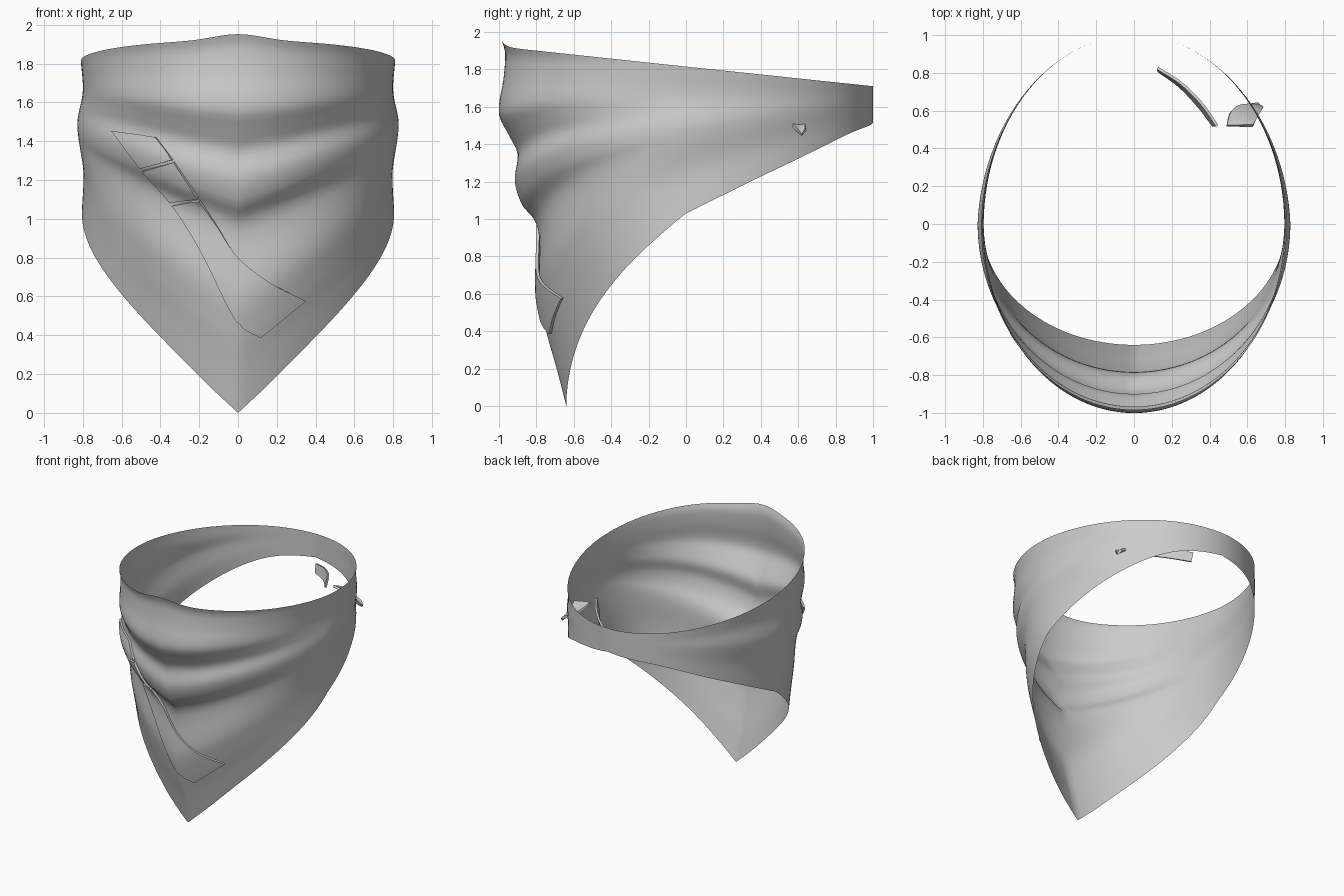
import bpy, bmesh, math
from mathutils import Vector
from mathutils.bvhtree import BVHTree

if "Cube" in bpy.data.objects:
    bpy.data.objects.remove(bpy.data.objects["Cube"])


def interp(keys, t):
    """Smooth curve through (key, value) pairs; values are numbers or Vectors."""
    n = len(keys)

    def slope(i):
        a, b = max(i - 1, 0), min(i + 1, n - 1)
        return (keys[b][1] - keys[a][1]) / (keys[b][0] - keys[a][0])

    i = 0
    while i < n - 2 and t > keys[i + 1][0]:
        i += 1
    (t0, p0), (t1, p1) = keys[i], keys[i + 1]
    h = t1 - t0
    u = (t - t0) / h
    return (p0 * (2*u**3 - 3*u**2 + 1) + slope(i) * (h * (u**3 - 2*u**2 + u))
            + p1 * (3*u**2 - 2*u**3) + slope(i + 1) * (h * (u**3 - u**2)))


def grid_object(name, rows, closed=False, thickness=0):
    """Skin a list of point rows with quads."""
    bm = bmesh.new()
    vs = [[bm.verts.new(p) for p in row] for row in rows]
    n = len(vs)
    for i in range(n if closed else n - 1):
        a, b = vs[i], vs[(i + 1) % n]
        for j in range(len(a) - 1):
            bm.faces.new((a[j], a[j + 1], b[j + 1], b[j]))
    mesh = bpy.data.meshes.new(name)
    bm.to_mesh(mesh)
    bm.free()
    ob = bpy.data.objects.new(name, mesh)
    bpy.context.collection.objects.link(ob)
    if thickness:
        mod = ob.modifiers.new("thickness", 'SOLIDIFY')
        mod.thickness, mod.offset = thickness, 0
    bpy.ops.object.select_all(action='DESELECT')
    ob.select_set(True)
    bpy.context.view_layer.objects.active = ob
    if thickness:
        bpy.ops.object.modifier_apply(modifier="thickness")
    bpy.ops.object.shade_smooth_by_angle(angle=math.radians(40))
    return ob


# Folded cloth: depth profile at the front, width profile at the sides, lower hem
FRONT = [(0, .985), (.03, .967), (.1, .975), (.2, 1.0), (.26, .945), (.31, .9),
         (.385, .915), (.45, .875), (.49, .81), (.54, .785), (.7, .785),
         (.8, .745), (.9, .69), (1, .64)]
SIDE = [(0, .81), (.2, .80), (.42, .828), (.72, .797), (1, .805)]
HEM = [(0, 0), (10, .13), (20, .265), (30, .395), (45, .575), (60, .74), (75, .89),
       (90, 1.03), (120, 1.275), (150, 1.454), (180, 1.52)]


def cloth_point(deg, v):
    t = math.radians(deg)
    c = math.cos(t)
    ry = interp(FRONT, v) if c > 0 else 1.0
    back = max(0, -c)
    rx = interp(SIDE, v) * (1 - back) + .79 * back
    x, y = rx * math.sin(t), -ry * c
    top = 1.815 + .105 * c + .032 * math.exp(-(math.sin(t) * .8 / .17) ** 2) * (c > 0)
    low = interp(HEM, abs(deg))
    return Vector((x, y, top + (low - top) * v))


NU, NV = 120, 64
cloth_rows = [[cloth_point(-180 + 360 * i / NU, j / NV) for j in range(NV + 1)]
              for i in range(NU)]
cloth = grid_object("cloth", cloth_rows, closed=True)

# Sewn strip across the front, in three pieces laid on the cloth
tree = BVHTree.FromPolygons([v.co for v in cloth.data.vertices],
                            [p.vertices[:] for p in cloth.data.polygons])
LEFT = [(s, Vector((x, z))) for s, x, z in (
    (0, -.64, 1.45), (.2, -.49, 1.26), (.4, -.34, 1.08), (.6, -.19, .83),
    (.8, -.01, .48), (1, .11, .39))]
RIGHT = [(s, Vector((x, z))) for s, x, z in (
    (0, -.42, 1.42), (.2, -.33, 1.30), (.4, -.20, 1.11), (.6, -.11, .97),
    (.8, 0, .80), (.9, .14, .685), (1, .34, .58))]


def on_cloth(p):
    hit, normal, _, _ = tree.ray_cast(Vector((p.x, -2, p.y)), Vector((0, 1, 0)))
    return hit + normal * .012


for k, (s0, s1, n) in enumerate(((0, .195, 12), (.21, .395, 12), (.41, 1, 36))):
    rows = []
    for i in range(n + 1):
        s = s0 + (s1 - s0) * i / n
        a, b = interp(LEFT, s), interp(RIGHT, s)
        rows.append([on_cloth(a.lerp(b, j / 12)) for j in range(13)])
    grid_object(f"front_strip_{k + 1}", rows, thickness=.016)


# Loose tie ends at the back
def ribbon(name, edge_a, edge_b, thickness):
    ka = [(i, Vector(p)) for i, p in enumerate(edge_a)]
    kb = [(i, Vector(p)) for i, p in enumerate(edge_b)]
    n = (len(ka) - 1) * 5
    rows = []
    for i in range(n + 1):
        a, b = interp(ka, i / 5), interp(kb, i / 5)
        rows.append([a.lerp(b, j / 4) for j in range(5)])
    grid_object(name, rows, thickness=thickness)


ribbon("tie_end_inner",
       [(.125, .825, 1.57), (.25, .745, 1.60), (.36, .635, 1.63), (.44, .52, 1.65)],
       [(.13, .81, 1.50), (.24, .73, 1.52), (.34, .625, 1.55), (.42, .52, 1.57)], .015)
ribbon("tie_end_outer",
       [(.49, .52, 1.60), (.51, .59, 1.57), (.56, .63, 1.53), (.66, .64, 1.48)],
       [(.63, .52, 1.58), (.645, .55, 1.53), (.66, .58, 1.49), (.68, .62, 1.45)], .018)
